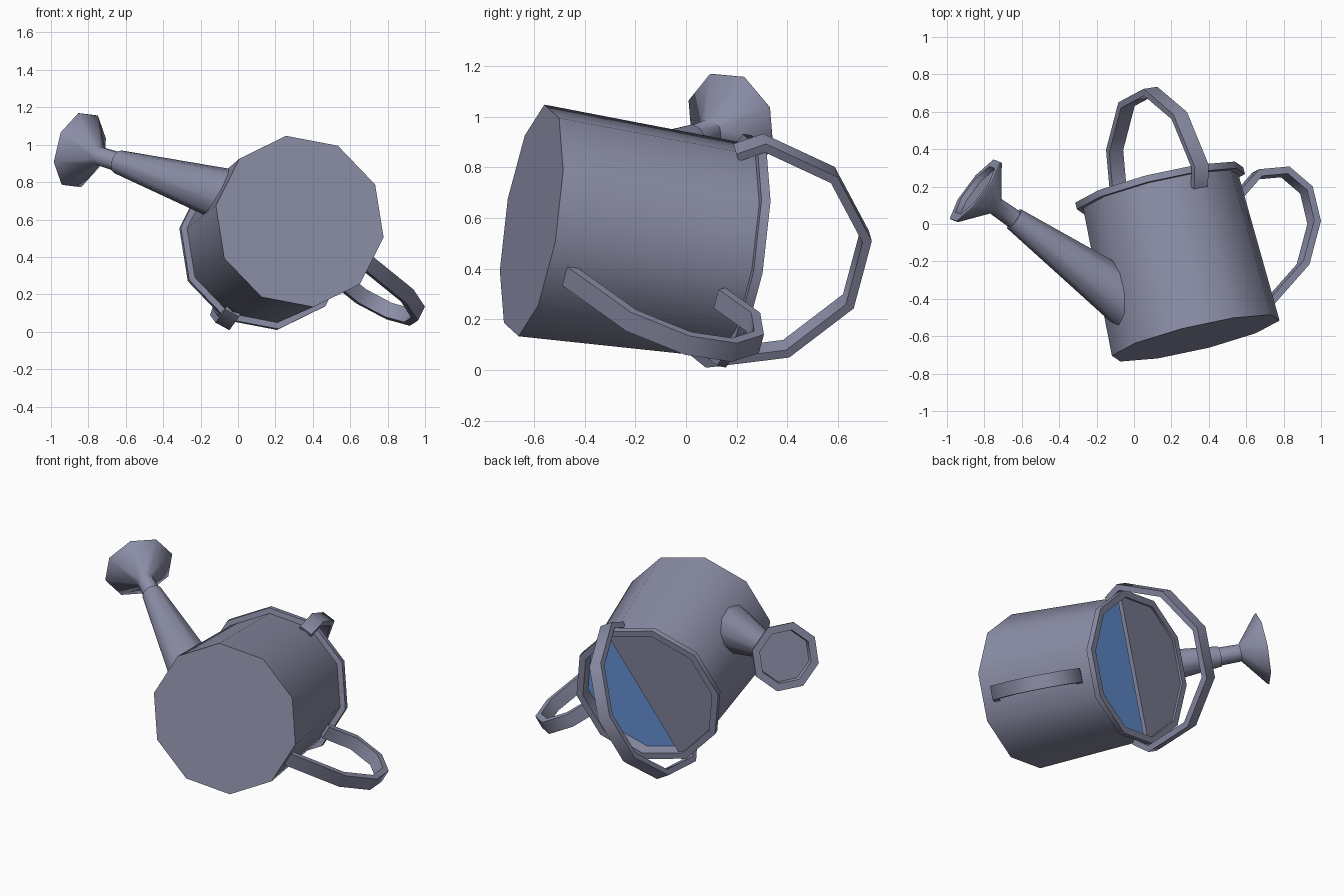
import bpy, bmesh, math
from mathutils import Matrix, Vector

if "Cube" in bpy.data.objects:
    bpy.data.objects.remove(bpy.data.objects["Cube"])

# The can lies tipped over: local frame with Z = can axis, X = toward the grip
axis = Vector((-0.2288, 0.9628, -0.1435)).normalized()
xdir = Vector((0.87, 0.136, -0.475))
xdir = (xdir - axis * xdir.dot(axis)).normalized()
ydir = axis.cross(xdir)
FRAME = Matrix((xdir, ydir, axis)).transposed().to_4x4()
FRAME.translation = (0.33, -0.61, 0.59)


def material(name, col):
    m = bpy.data.materials.new(name)
    m.diffuse_color = (*col, 1)
    m.use_nodes = True
    m.node_tree.nodes["Principled BSDF"].inputs["Base Color"].default_value = m.diffuse_color
    return m


METAL = material("grey_metal", (0.26, 0.27, 0.385))
WATER = material("blue_water", (0.16, 0.35, 0.80))


def finish(name, bm, mat, angle=50):
    bmesh.ops.remove_doubles(bm, verts=bm.verts, dist=1e-5)
    bmesh.ops.recalc_face_normals(bm, faces=bm.faces)
    bm.transform(FRAME)
    me = bpy.data.meshes.new(name)
    bm.to_mesh(me)
    bm.free()
    me.materials.append(mat)
    ob = bpy.data.objects.new(name, me)
    bpy.context.collection.objects.link(ob)
    bpy.ops.object.select_all(action='DESELECT')
    ob.select_set(True)
    bpy.context.view_layer.objects.active = ob
    bpy.ops.object.shade_smooth_by_angle(angle=math.radians(angle))
    return ob


def lathe(name, rings, sides, mat, phase=0.0, closed=False, caps=(False, False)):
    """rings: (radius, centre, normal) - sweeps polygons along a straight axis in the XZ plane"""
    bm = bmesh.new()
    loops = []
    for r, c, n in rings:
        e1 = Vector((0, 1, 0)).cross(Vector(n).normalized())
        e2 = Vector((0, 1, 0))
        loops.append([bm.verts.new(Vector(c) + r * (math.cos(a) * e1 + math.sin(a) * e2))
                      for a in (phase + 2 * math.pi * k / sides for k in range(sides))])
    pairs = list(zip(loops, loops[1:])) + ([(loops[-1], loops[0])] if closed else [])
    for a, b in pairs:
        for k in range(sides):
            j = (k + 1) % sides
            bm.faces.new((a[k], a[j], b[j], b[k]))
    if caps[0]:
        bm.faces.new(loops[0])
    if caps[1]:
        bm.faces.new(loops[-1])
    return finish(name, bm, mat)


def upright(profile):
    return [(r, (0, 0, z), (0, 0, 1)) for r, z in profile]


def strap(name, path, width, thick, to3d):
    """rectangular band along a 2D path, mitred at the bends"""
    bm = bmesh.new()
    pts = [Vector(p) for p in path]
    loops = []
    for i, p in enumerate(pts):
        d0 = (p - pts[i - 1]).normalized() if i else (pts[1] - p).normalized()
        d1 = (pts[i + 1] - p).normalized() if i < len(pts) - 1 else d0
        t = (d0 + d1).normalized()
        n = Vector((-t.y, t.x)) * (thick / 2 / max(0.5, t.dot(d0)))
        loops.append([bm.verts.new(to3d(p + s * n, w * width / 2))
                      for s, w in ((1, 1), (1, -1), (-1, -1), (-1, 1))])
    for a, b in zip(loops, loops[1:]):
        for k in range(4):
            j = (k + 1) % 4
            bm.faces.new((a[k], a[j], b[j], b[k]))
    bm.faces.new(loops[0])
    bm.faces.new(loops[-1])
    return finish(name, bm, METAL)


PH = math.radians(18)

# Body, rim and water
lathe("body", upright([(0.466, 0), (0.432, 0.82)]), 10, METAL, PH, caps=(True, False))
lathe("rim", upright([(0.43, 0.813), (0.467, 0.813), (0.467, 0.85), (0.425, 0.85),
                      (0.42, 0.76), (0.43, 0.76)]), 10, METAL, PH, closed=True)
lathe("water", upright([(0.425, 0.775)]), 10, WATER, PH, caps=(True, False))

# Half lid over the spout side
bm = bmesh.new()
outline = [(0.03, 0.412)] + [(0.424 * math.cos(math.radians(a)), 0.424 * math.sin(math.radians(a)))
                             for a in range(90, 271, 36)] + [(0.03, -0.412)]
f = bm.faces.new([bm.verts.new((x, y, 0.81)) for x, y in outline])
ext = bmesh.ops.extrude_face_region(bm, geom=[f], use_keep_orig=True)
bmesh.ops.translate(bm, vec=(0, 0, 0.027),
                    verts=[v for v in ext["geom"] if isinstance(v, bmesh.types.BMVert)])
finish("half_lid", bm, METAL)

# Spout: tapered pipe, then narrower neck and flared sprinkler head
D = Vector((-0.70, 0, 0.714)).normalized()
tip = Vector((-0.908, 0, 0.790))
base = Vector((-0.28, 0, 0.193))
ps = (tip - base).normalized()
lathe("spout", [(0.16, base, ps), (0.064, tip, ps), (0.045, tip, ps)], 10, METAL,
      caps=(True, True))
head = Vector((-1.10, 0, 0.976))
lathe("sprinkler_head",
      [(0.055, tip - D * 0.03, D), (0.052, head - D * 0.14, D), (0.213, head - D * 0.01, D),
       (0.213, head, D), (0.165, head, D), (0.16, head - D * 0.03, D)],
      8, METAL, caps=(True, True))

# Carrying handle arching over the opening
half = [(0.43, 0.735), (0.49, 0.835), (0.395, 1.14), (0.147, 1.335)]
strap("carry_handle", half + [(-y, z) for y, z in reversed(half)], 0.085, 0.035,
      lambda p, w: Vector((w, p.x, p.y)))

# Rear grip
strap("rear_grip", [(0.43, 0.71), (0.595, 0.825), (0.765, 0.815), (0.865, 0.70), (0.865, 0.52),
                    (0.74, 0.305), (0.43, 0.09)], 0.085, 0.038,
      lambda p, w: Vector((p.x, w, p.y)))
